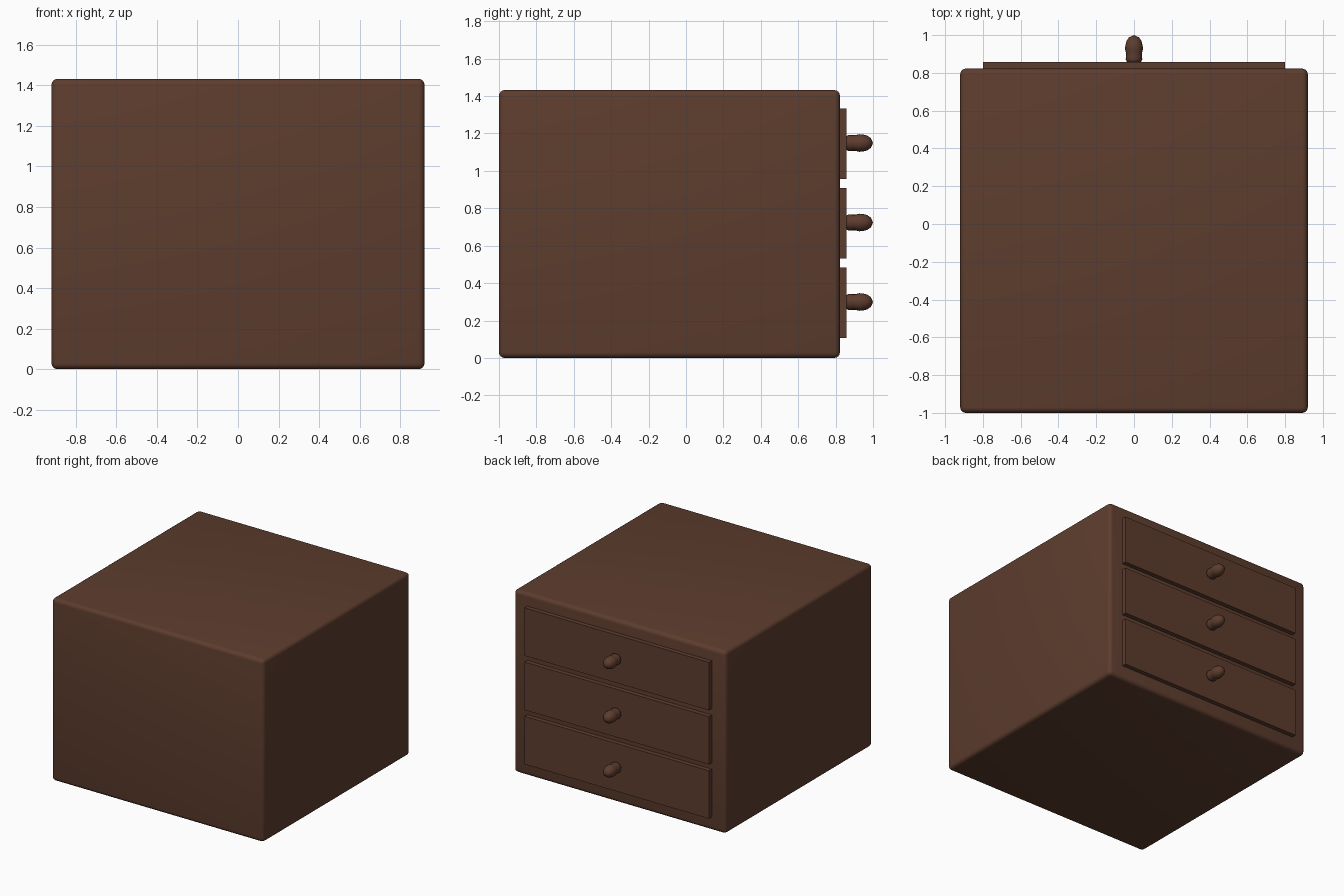
import bpy, bmesh, math
from mathutils import Matrix

if "Cube" in bpy.data.objects:
    bpy.data.objects.remove(bpy.data.objects["Cube"])

wood = bpy.data.materials.new("dark_brown_wood")
wood.diffuse_color = (0.11, 0.046, 0.027, 1)
wood.use_nodes = True
wood.node_tree.nodes["Principled BSDF"].inputs["Base Color"].default_value = wood.diffuse_color


def make_object(name, bm):
    bmesh.ops.recalc_face_normals(bm, faces=bm.faces)
    mesh = bpy.data.meshes.new(name)
    bm.to_mesh(mesh)
    bm.free()
    mesh.materials.append(wood)
    ob = bpy.data.objects.new(name, mesh)
    bpy.context.collection.objects.link(ob)
    return ob


def box(name, lo, hi, bevel=0.0):
    bm = bmesh.new()
    size = [b - a for a, b in zip(lo, hi)]
    mid = [(a + b) / 2 for a, b in zip(lo, hi)]
    bmesh.ops.create_cube(bm, size=1, matrix=Matrix.Translation(mid) @ Matrix.Diagonal((*size, 1)))
    if bevel:
        bmesh.ops.bevel(bm, geom=bm.edges[:], offset=bevel, segments=4, profile=0.5, affect='EDGES')
    return make_object(name, bm)


def smooth(ob, angle):
    bpy.ops.object.select_all(action='DESELECT')
    ob.select_set(True)
    bpy.context.view_layer.objects.active = ob
    bpy.ops.object.shade_smooth_by_angle(angle=math.radians(angle))


# Lathe profile of a knob: (radius, y)
PROFILE = [(0, 0.85), (0.036, 0.856), (0.044, 0.872), (0.042, 0.89), (0.042, 0.905),
           (0.047, 0.925), (0.046, 0.945), (0.040, 0.968), (0.027, 0.988), (0, 1.0)]


def knob(name, z):
    bm = bmesh.new()
    verts = [bm.verts.new((r, y, 0)) for r, y in PROFILE]
    edges = [bm.edges.new(p) for p in zip(verts, verts[1:])]
    bmesh.ops.spin(bm, geom=verts + edges, cent=(0, 0, 0), axis=(0, 1, 0),
                   angle=math.tau, steps=16, use_duplicate=False)
    bmesh.ops.remove_doubles(bm, verts=bm.verts[:], dist=0.0005)
    bmesh.ops.translate(bm, verts=bm.verts[:], vec=(0, 0, z))
    smooth(make_object(name, bm), 60)


# Cabinet body with softly rounded edges
smooth(box("cabinet_body", (-0.92, -1.0, 0), (0.92, 0.823, 1.432), 0.03), 35)

# Three drawer fronts with knobs on the back (+y) side
for i, z in enumerate((0.295, 0.72, 1.145)):
    box(f"drawer_front_{i + 1}", (-0.8, 0.79, z - 0.188), (0.8, 0.858, z + 0.188))
    knob(f"drawer_knob_{i + 1}", z + 0.004)
